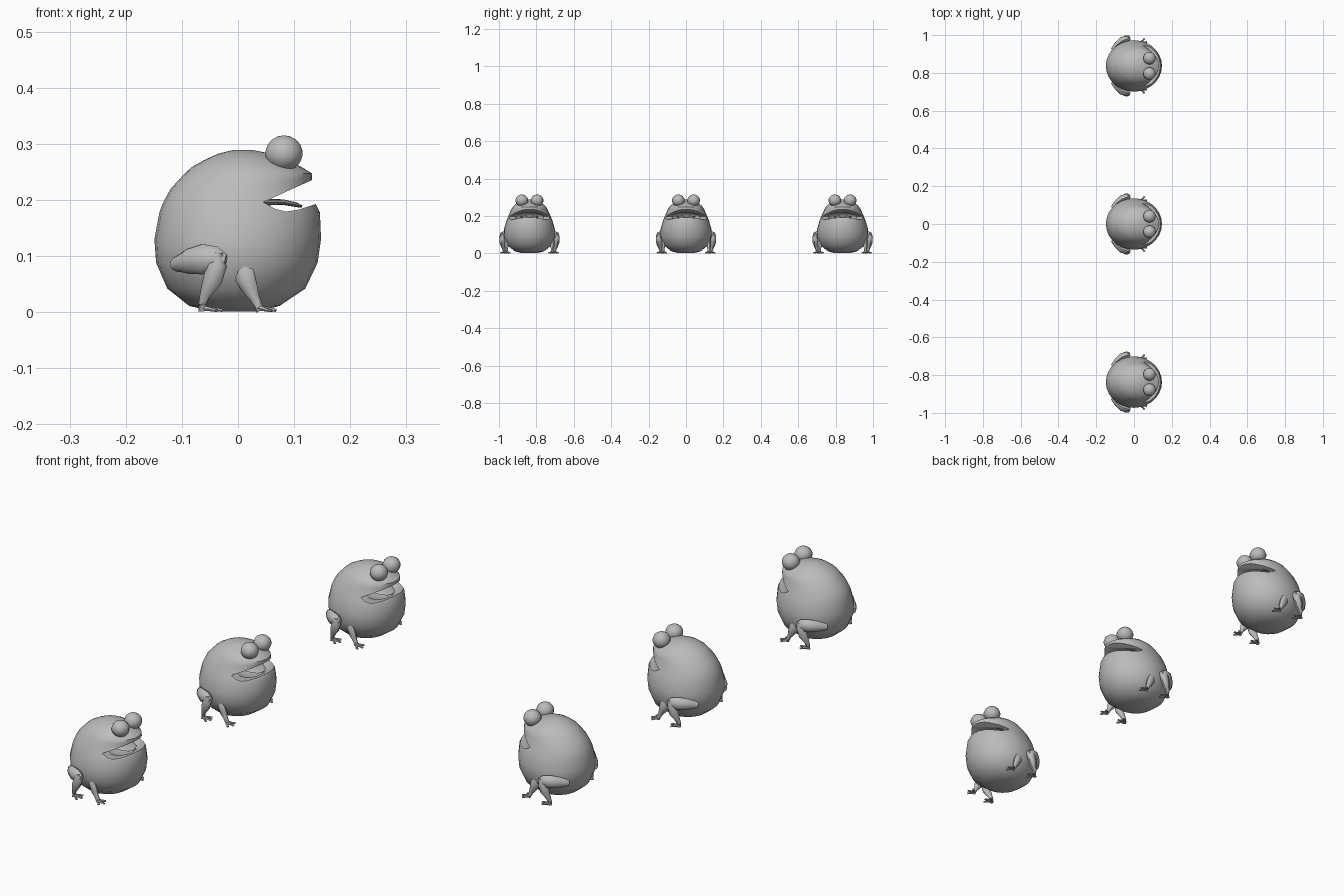
import bpy, bmesh, math
from mathutils import Vector

if "Cube" in bpy.data.objects:
    bpy.data.objects.remove(bpy.data.objects["Cube"])

grey = bpy.data.materials.new("stone grey")
grey.diffuse_color = (0.5, 0.5, 0.5, 1)
grey.use_nodes = True
grey.node_tree.nodes["Principled BSDF"].inputs["Base Color"].default_value = grey.diffuse_color
parts = []


def make(name, bm):
    """Turn a bmesh into a smooth-shaded object."""
    bmesh.ops.recalc_face_normals(bm, faces=bm.faces[:])
    mesh = bpy.data.meshes.new(name)
    bm.to_mesh(mesh)
    bm.free()
    mesh.materials.append(grey)
    ob = bpy.data.objects.new(name, mesh)
    bpy.context.collection.objects.link(ob)
    return ob


def smooth(ob):
    bpy.ops.object.select_all(action='DESELECT')
    ob.select_set(True)
    bpy.context.view_layer.objects.active = ob
    bpy.ops.object.shade_smooth_by_angle(angle=math.radians(45))
    parts.append(ob)


def loft(bm, rings):
    """Skin a list of point rings and cap both ends."""
    loops = [[bm.verts.new(p) for p in r] for r in rings]
    n = len(loops[0])
    for a, b in zip(loops, loops[1:]):
        for i in range(n):
            j = (i + 1) % n
            bm.faces.new((a[i], a[j], b[j], b[i]))
    bm.faces.new(loops[0][::-1])
    bm.faces.new(loops[-1])


def tube(bm, path, sides=8):
    """Tapered tube; each point is (x, y, z, side radius, up radius)."""
    pts = [Vector(p[:3]) for p in path]
    rings = []
    for i, p in enumerate(path):
        d = (pts[min(i + 1, len(pts) - 1)] - pts[max(i - 1, 0)]).normalized()
        side = d.cross(Vector((0, 0, 1))).normalized()
        up = side.cross(d)
        rings.append([pts[i] + side * p[3] * math.cos(t) + up * p[4] * math.sin(t)
                      for t in (2 * math.pi * k / sides for k in range(sides))])
    loft(bm, rings)


def ball(bm, centre, radii, u=16, v=10):
    vs = bmesh.ops.create_uvsphere(bm, u_segments=u, v_segments=v, radius=1)["verts"]
    for w in vs:
        w.co = Vector([c + r * k for c, r, k in zip(centre, radii, w.co)])


# Body: horizontal slices as (z, back x, front x, half width)
slices = [
    (0.001, -0.045, 0.035, 0.040), (0.011, -0.087, 0.074, 0.078),
    (0.042, -0.126, 0.120, 0.117), (0.088, -0.146, 0.142, 0.135),
    (0.130, -0.149, 0.148, 0.136), (0.178, -0.140, 0.146, 0.122),
    (0.194, -0.134, 0.138, 0.115), (0.220, -0.120, 0.130, 0.104),
    (0.235, -0.106, 0.132, 0.097), (0.247, -0.095, 0.132, 0.090),
    (0.258, -0.083, 0.114, 0.081), (0.272, -0.058, 0.086, 0.063),
    (0.282, -0.036, 0.060, 0.043), (0.289, -0.008, 0.026, 0.016),
]
bm = bmesh.new()
N = 28
loft(bm, [[((a + b) / 2 + (b - a) / 2 * math.cos(2 * math.pi * k / N),
            w * math.sin(2 * math.pi * k / N), z) for k in range(N)]
          for z, a, b, w in slices])
body = make("body", bm)

# Mouth: a wedge right across the face, then a rounded throat
bm = bmesh.new()
wedge = [(0.045, 0.196), (0.066, 0.184), (0.085, 0.179), (0.11, 0.183),
         (0.137, 0.192), (0.2, 0.21), (0.2, 0.267), (0.131, 0.235)]
loft(bm, [[(x, y, z) for x, z in wedge] for y in (-0.2, 0.2)])
mouth = make("mouth_cutter", bm)
bm = bmesh.new()
ball(bm, (0.062, 0, 0.194), (0.058, 0.078, 0.028))
throat = make("throat_cutter", bm)
bpy.context.view_layer.objects.active = body
for cutter in (mouth, throat):
    cutter.hide_render = True
    mod = body.modifiers.new("cut", 'BOOLEAN')
    mod.operation = 'DIFFERENCE'
    mod.solver = 'EXACT'
    mod.object = cutter
    bpy.ops.object.modifier_apply(modifier=mod.name)
    bpy.data.objects.remove(cutter)
smooth(body)

# Tongue
bm = bmesh.new()
tube(bm, [(0.005, 0, 0.188, 0.040, 0.006), (0.045, 0, 0.196, 0.050, 0.006),
          (0.080, 0, 0.196, 0.046, 0.005), (0.105, 0, 0.191, 0.030, 0.004),
          (0.114, 0, 0.188, 0.012, 0.002)], 12)
smooth(make("tongue", bm))

for s, label in ((1, "left"), (-1, "right")):
    # Eye
    bm = bmesh.new()
    ball(bm, (0.082, s * 0.041, 0.283), (0.034, 0.034, 0.032), 14, 9)
    smooth(make(label + "_eye", bm))

    # Hind leg: thigh, folded shin, three toes
    bm = bmesh.new()
    tube(bm, [(-0.112, s * 0.085, 0.085, 0.012, 0.012),
              (-0.090, s * 0.112, 0.090, 0.016, 0.022),
              (-0.062, s * 0.134, 0.094, 0.020, 0.027),
              (-0.038, s * 0.142, 0.094, 0.018, 0.023),
              (-0.022, s * 0.145, 0.091, 0.009, 0.012)])
    tube(bm, [(-0.036, s * 0.147, 0.106, 0.011, 0.010),
              (-0.037, s * 0.146, 0.085, 0.016, 0.018),
              (-0.046, s * 0.145, 0.056, 0.015, 0.018),
              (-0.059, s * 0.139, 0.030, 0.009, 0.010),
              (-0.063, s * 0.135, 0.014, 0.007, 0.008),
              (-0.062, s * 0.134, 0.002, 0.008, 0.010)])
    for dx, dy in ((0.026, -0.022), (0.036, 0.0), (0.026, 0.020)):
        tube(bm, [(-0.064, s * 0.134, 0.007, 0.006, 0.006),
                  (-0.064 + dx * 0.6, s * (0.134 + dy * 0.6), 0.005, 0.004, 0.004),
                  (-0.064 + dx, s * (0.134 + dy), 0.003, 0.005, 0.003)], 6)
    smooth(make(label + "_hind_leg", bm))

    # Front leg: upper arm blending out of the belly, three toes
    bm = bmesh.new()
    tube(bm, [(0.004, s * 0.112, 0.090, 0.014, 0.016),
              (0.010, s * 0.118, 0.066, 0.016, 0.022),
              (0.021, s * 0.122, 0.042, 0.012, 0.015),
              (0.030, s * 0.123, 0.024, 0.008, 0.009),
              (0.036, s * 0.124, 0.012, 0.008, 0.008),
              (0.041, s * 0.124, 0.003, 0.008, 0.009)])
    for dx, dy in ((0.024, -0.020), (0.032, 0.002), (0.020, 0.021)):
        tube(bm, [(0.036, s * 0.124, 0.008, 0.006, 0.006),
                  (0.036 + dx * 0.6, s * (0.124 + dy * 0.6), 0.005, 0.004, 0.004),
                  (0.036 + dx, s * (0.124 + dy), 0.003, 0.005, 0.003)], 6)
    smooth(make(label + "_front_leg", bm))

# Two more frogs in the row
for ob in list(parts):
    for tag, y in (("near_", -0.837), ("far_", 0.837)):
        copy = ob.copy()
        copy.name = tag + ob.name
        copy.location.y = y
        bpy.context.collection.objects.link(copy)
